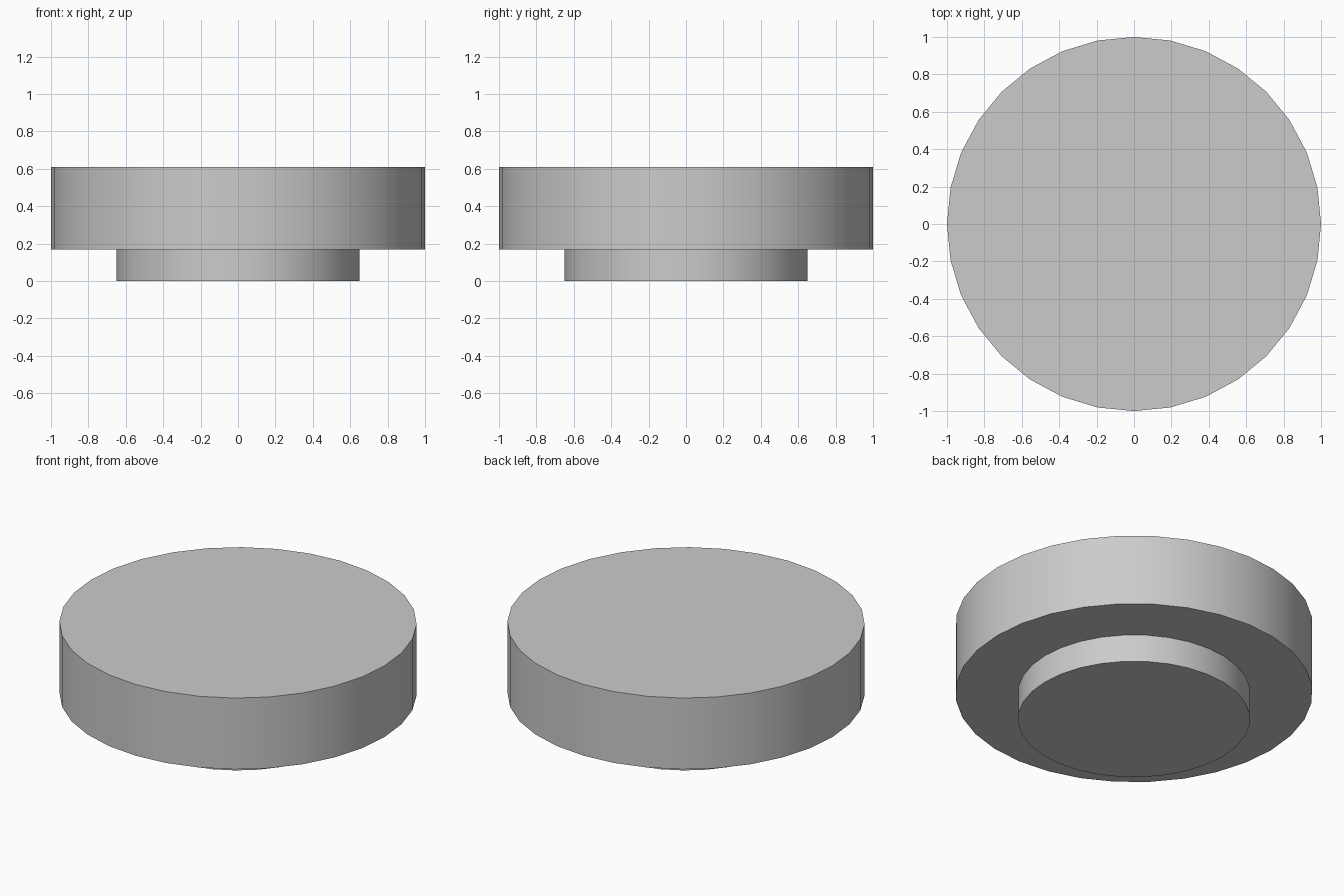
import bpy
import math

if "Cube" in bpy.data.objects:
    bpy.data.objects.remove(bpy.data.objects["Cube"])


def cylinder(name, radius, z0, z1):
    bpy.ops.mesh.primitive_cylinder_add(
        vertices=32, radius=radius, depth=z1 - z0, location=(0, 0, (z0 + z1) / 2))
    obj = bpy.context.object
    obj.name = name
    bpy.ops.object.shade_smooth_by_angle(angle=math.radians(30))
    return obj


# Narrow foot under the wide disc
cylinder("foot", 0.65, 0.0, 0.17)
cylinder("disc", 1.0, 0.17, 0.61)
